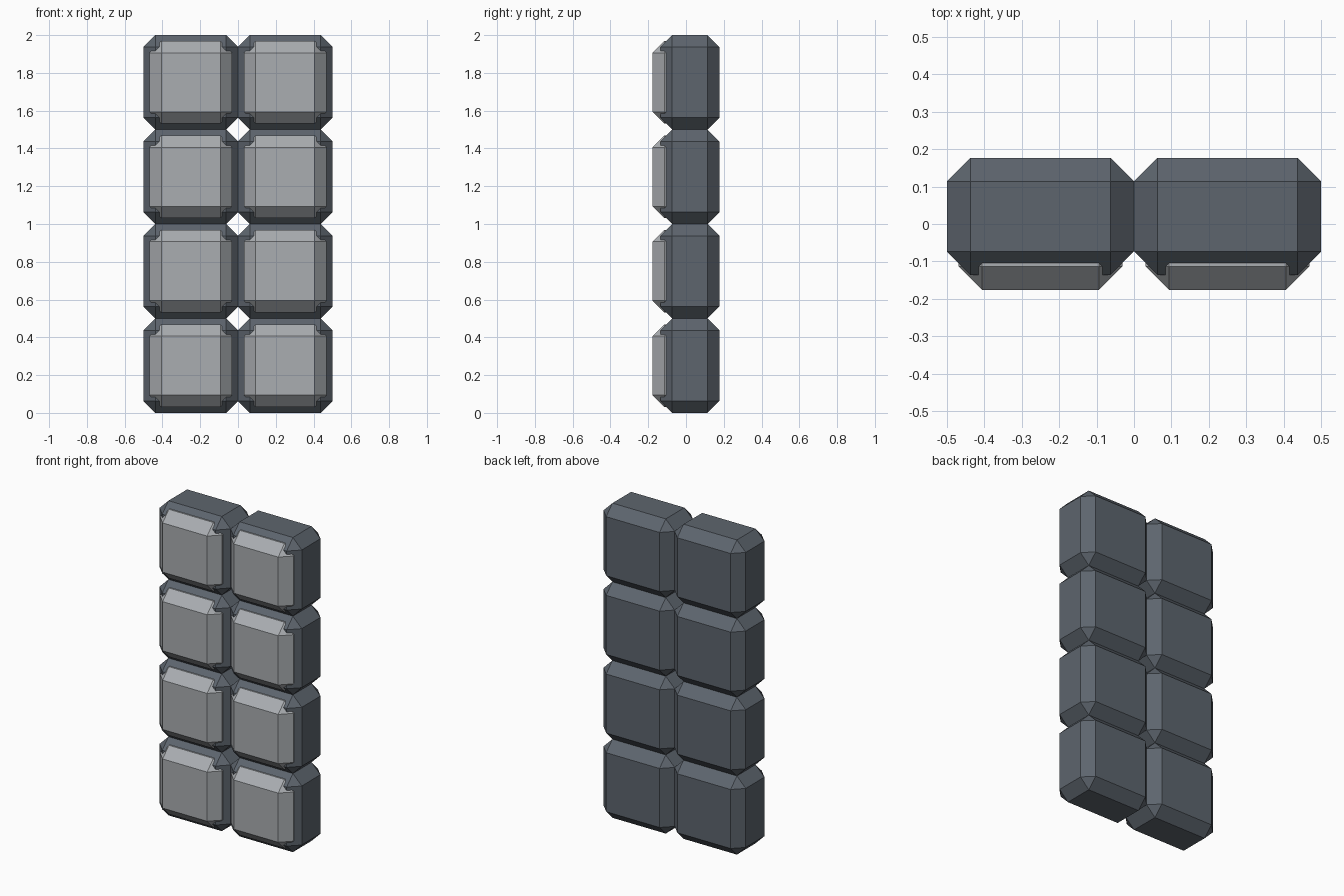
import bpy, bmesh

if "Cube" in bpy.data.objects:
    bpy.data.objects.remove(bpy.data.objects["Cube"])

CELL = 0.5        # block pitch
CHAMFER = 0.0625  # single flat chamfer on every edge
HALF_Y = 0.1765   # half of the total depth


def material(name, rgb):
    m = bpy.data.materials.new(name)
    m.diffuse_color = (*rgb, 1)
    m.use_nodes = True
    m.node_tree.nodes["Principled BSDF"].inputs["Base Color"].default_value = m.diffuse_color
    return m


def chamfered_box(name, centre, size, mat):
    bm = bmesh.new()
    bmesh.ops.create_cube(bm, size=1)
    bmesh.ops.scale(bm, vec=size, verts=bm.verts)
    bmesh.ops.bevel(bm, geom=bm.edges[:], offset=CHAMFER, segments=1,
                    affect='EDGES', profile=0.5)
    mesh = bpy.data.meshes.new(name)
    bm.to_mesh(mesh)
    bm.free()
    mesh.materials.append(mat)
    ob = bpy.data.objects.new(name, mesh)
    ob.location = centre
    bpy.context.collection.objects.link(ob)


dark = material("dark_stone", (0.11, 0.13, 0.155))
light = material("light_stone", (0.40, 0.42, 0.44))

body_depth = 0.3125
panel_depth = 2 * HALF_Y - 0.001

for row in range(4):
    for col in range(2):
        x, z = (col - 0.5) * CELL, (row + 0.5) * CELL
        # dark outer block, flush with the back
        chamfered_box(f"block_body_{row}_{col}", (x, HALF_Y - body_depth / 2, z),
                      (CELL, body_depth, CELL), dark)
        # narrower light core that pokes out of the front
        chamfered_box(f"block_face_{row}_{col}", (x, -0.0005, z),
                      (0.4375, panel_depth, 0.4375), light)
